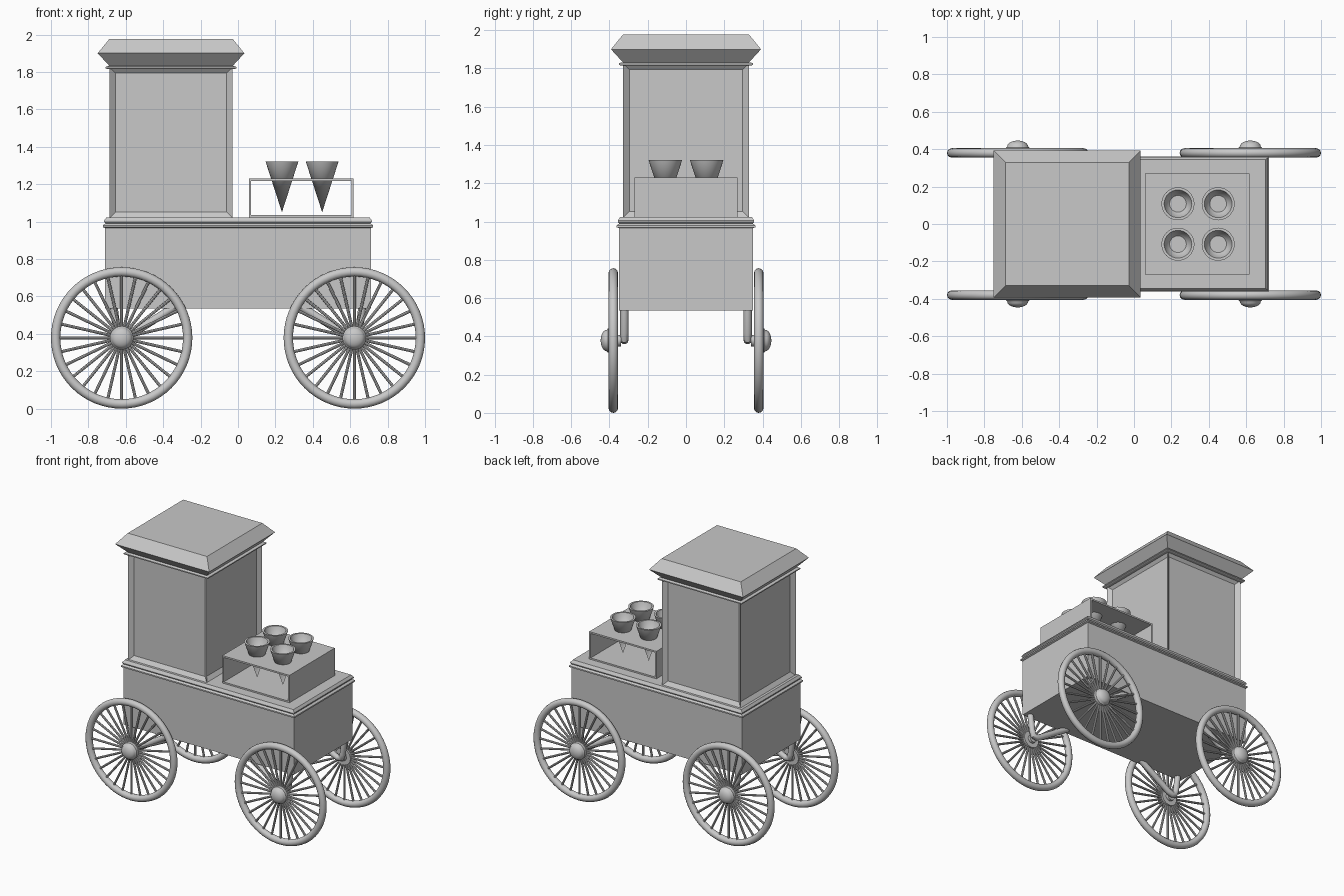
import bpy, bmesh
from math import pi, sin, cos, radians
from mathutils import Matrix, Vector

old = bpy.data.objects.get("Cube")
if old:
    bpy.data.objects.remove(old)

grey = bpy.data.materials.new("plain_grey")
grey.use_nodes = True
grey.diffuse_color = (0.58, 0.58, 0.58, 1)
grey.node_tree.nodes["Principled BSDF"].inputs["Base Color"].default_value = grey.diffuse_color


def place(name, mesh, loc=(0, 0, 0), turn=0):
    ob = bpy.data.objects.new(name, mesh)
    ob.location = loc
    ob.rotation_euler.z = turn
    bpy.context.scene.collection.objects.link(ob)
    return ob


def finish(bm, name, smooth=False):
    bmesh.ops.recalc_face_normals(bm, faces=bm.faces)
    mesh = bpy.data.meshes.new(name)
    bm.to_mesh(mesh)
    bm.free()
    mesh.materials.append(grey)
    if smooth:
        mesh.shade_smooth()
        mesh.set_sharp_from_angle(angle=radians(40))
    return mesh


def stack(name, levels):
    """Closed loft through rectangles given as (half x, half y, z)."""
    bm = bmesh.new()
    rings = [[bm.verts.new((sx * hx, sy * hy, z))
              for sx, sy in ((-1, -1), (1, -1), (1, 1), (-1, 1))]
             for hx, hy, z in levels]
    for a, b in zip(rings, rings[1:]):
        for i in range(4):
            j = (i + 1) % 4
            bm.faces.new((a[i], a[j], b[j], b[i]))
    bm.faces.new(rings[0][::-1])
    bm.faces.new(rings[-1])
    return bm


def lathe(bm, profile, segs, closed=False):
    """Revolve (radius, height) points about z."""
    rings = []
    for r, h in profile:
        n = 1 if r == 0 else segs
        rings.append([bm.verts.new((r * cos(2 * pi * i / segs), r * sin(2 * pi * i / segs), h))
                      for i in range(n)])
    pairs = list(zip(rings, rings[1:]))
    if closed:
        pairs.append((rings[-1], rings[0]))
    for a, b in pairs:
        for i in range(segs):
            j = (i + 1) % segs
            loop = [a[i % len(a)], a[j % len(a)], b[j % len(b)], b[i % len(b)]]
            bm.faces.new(list(dict.fromkeys(loop)))


# Cart body and its stepped deck
place("cart_body", finish(stack("body", [(0.71, 0.35, 0.536), (0.71, 0.35, 0.97)]), "cart_body"))
place("deck_moulding", finish(stack("deck", [
    (0.71, 0.35, 0.965), (0.722, 0.362, 0.97), (0.722, 0.362, 0.98), (0.708, 0.349, 0.99),
    (0.716, 0.356, 0.998), (0.716, 0.356, 1.005), (0.703, 0.344, 1.023)]), "deck_moulding"))

# Cabin with a recessed panel on each side
CABIN_X = -0.358
bm = stack("cabin", [(0.328, 0.328, 1.02), (0.328, 0.328, 1.825)])
bm.normal_update()
sides = [f for f in bm.faces if abs(f.normal.z) < 0.5]
bmesh.ops.inset_individual(bm, faces=sides, thickness=0.045, depth=-0.025)
place("cabin", finish(bm, "cabin"), (CABIN_X, 0, 0))

# Flared roof above a thin ledge
place("roof_ledge", finish(stack("ledge", [
    (0.34, 0.34, 1.815), (0.35, 0.35, 1.819), (0.35, 0.35, 1.827), (0.335, 0.335, 1.832)]),
    "roof_ledge"), (CABIN_X, 0, 0))
place("roof", finish(stack("roof", [
    (0.328, 0.328, 1.83), (0.392, 0.392, 1.9), (0.33, 0.33, 1.976)]), "roof"), (CABIN_X, 0, 0))

# Cone tray: a box open at front and back
TRAY_X, HALF, LOW, TOP, WALL = 0.338, 0.28, 1.022, 1.23, 0.012
bm = bmesh.new()
outer = [(-HALF, LOW), (HALF, LOW), (HALF, TOP), (-HALF, TOP)]
inner = [(-HALF + WALL, LOW + WALL), (HALF - WALL, LOW + WALL),
         (HALF - WALL, TOP - WALL), (-HALF + WALL, TOP - WALL)]
o, n = ([bm.verts.new((x, -0.27, z)) for x, z in pts] for pts in (outer, inner))
frame = [bm.faces.new((o[i], o[(i + 1) % 4], n[(i + 1) % 4], n[i])) for i in range(4)]
ext = bmesh.ops.extrude_face_region(bm, geom=frame, use_keep_orig=True)
bmesh.ops.translate(bm, vec=(0, 0.54, 0),
                    verts=[v for v in ext["geom"] if isinstance(v, bmesh.types.BMVert)])
place("cone_tray", finish(bm, "cone_tray"), (TRAY_X, 0, 0))

# Hollow cones standing through the tray
bm = bmesh.new()
lathe(bm, [(0, 1.05), (0.088, 1.322), (0.074, 1.322), (0, 1.09)], 32)
cone = finish(bm, "cone", True)
for x in (0.235, 0.45):
    for y in (-0.108, 0.108):
        place("cone", cone, (x, y, 0))

# Wheel: rim, spokes and domed hub, built around z and then turned to face -y
WHEEL_R, TUBE, SPOKES = 0.378, 0.025, 28
bm = bmesh.new()
lathe(bm, [(WHEEL_R - TUBE + TUBE * cos(a * pi / 6), TUBE * sin(a * pi / 6))
           for a in range(12)], 64, True)
dome = [(0.056 * cos(a * pi / 12), 0.034 + 0.032 * sin(a * pi / 12)) for a in range(6)]
lathe(bm, [(0, -0.04), (0.03, -0.04), (0.03, -0.02), (0.063, -0.02), (0.063, 0.028)]
      + dome + [(0, 0.066)], 32)
start, end = 0.05, WHEEL_R - 1.6 * TUBE
for i in range(SPOKES):
    m = (Matrix.Rotation(2 * pi * i / SPOKES, 4, "Z")
         @ Matrix.Translation(((start + end) / 2, 0, 0)) @ Matrix.Rotation(pi / 2, 4, "Y"))
    bmesh.ops.create_cone(bm, segments=8, radius1=0.008, radius2=0.008,
                          depth=end - start, cap_ends=True, matrix=m)
bmesh.ops.rotate(bm, verts=bm.verts, matrix=Matrix.Rotation(pi / 2, 3, "X"))
wheel = finish(bm, "wheel", True)


def tube(name, points, radius):
    curve = bpy.data.curves.new(name, "CURVE")
    curve.dimensions = "3D"
    curve.bevel_depth = radius
    curve.bevel_resolution = 3
    curve.use_fill_caps = True
    spline = curve.splines.new("POLY")
    spline.points.add(len(points) - 1)
    for p, co in zip(spline.points, points):
        p.co = (*co, 1)
    temp = bpy.data.objects.new(name, curve)
    mesh = bpy.data.meshes.new_from_object(temp)
    bpy.data.objects.remove(temp)
    mesh.materials.clear()
    mesh.materials.append(grey)
    mesh.shade_smooth()
    mesh.set_sharp_from_angle(angle=radians(40))
    return mesh


# Wheels and the bent struts that carry them
for sx, end_name in ((-1, "right"), (1, "left")):
    strut = tube("strut", [(sx * 0.665, 0, 0.55), (sx * 0.648, 0, 0.42), (sx * 0.635, 0, 0.385),
                           (sx * 0.61, 0, 0.38), (sx * 0.575, 0, 0.395),
                           (sx * 0.33, 0, 0.55)], 0.022)
    for sy, side in ((-1, "front"), (1, "back")):
        place(f"{side}_{end_name}_wheel", wheel, (sx * 0.622, sy * 0.38, WHEEL_R),
              0 if sy < 0 else pi)
        place(f"{side}_{end_name}_strut", strut, (0, sy * 0.322, 0))
